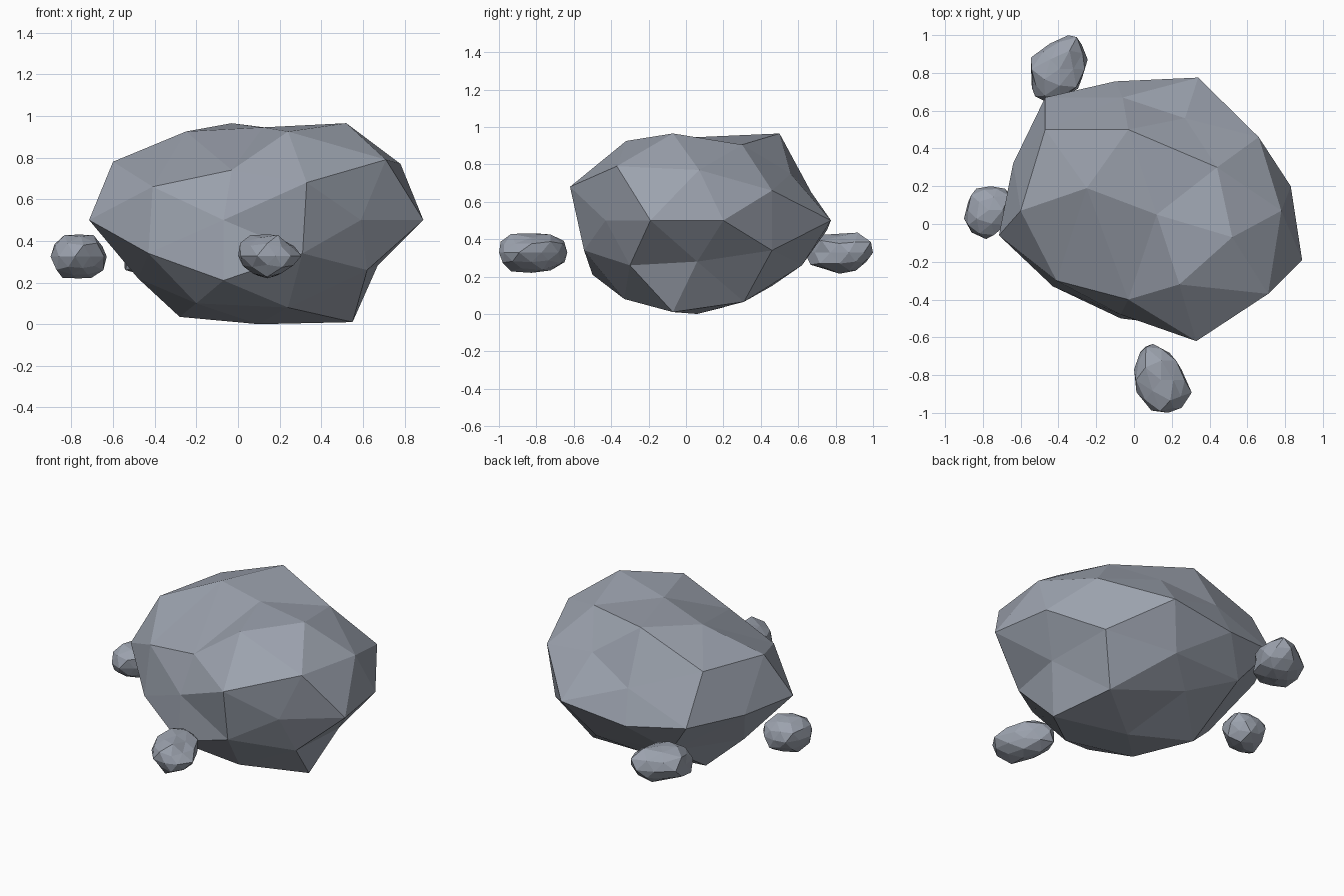
import bpy
import bmesh
import random
from mathutils import Vector

random.seed(4)
cube = bpy.data.objects.get("Cube")
if cube:
    bpy.data.objects.remove(cube, do_unlink=True)

# Single stone colour
stone = bpy.data.materials.new("blue grey stone")
stone.use_nodes = True
colour = (0.33, 0.36, 0.42, 1.0)
stone.diffuse_color = colour
shader = next(n for n in stone.node_tree.nodes if n.type == "BSDF_PRINCIPLED")
shader.inputs["Base Color"].default_value = colour


def finish(bm, name):
    """Turn a bmesh into a flat shaded stone object."""
    bmesh.ops.recalc_face_normals(bm, faces=bm.faces)
    mesh = bpy.data.meshes.new(name)
    bm.to_mesh(mesh)
    bm.free()
    mesh.materials.append(stone)
    obj = bpy.data.objects.new(name, mesh)
    bpy.context.collection.objects.link(obj)
    return obj


def boulder(name, centre, sections):
    """Skin rough cross-sections by wrapping their directions round a sphere,
    then moving each corner out to its own place, so hollows are kept."""
    bm = bmesh.new()
    places = {}
    for section in sections:
        for corner in section:
            place = Vector(corner)
            way = place - centre
            way.z *= 1.7
            places[bm.verts.new(way.normalized())] = place
    bmesh.ops.convex_hull(bm, input=bm.verts)
    for vert, place in places.items():
        vert.co = place
    return finish(bm, name)


def pebble(name, centre, size, turn):
    """A chipped low-poly stone fitted to a given size."""
    bm = bmesh.new()
    bmesh.ops.create_icosphere(bm, subdivisions=2, radius=1)
    for vert in bm.verts:
        vert.co *= random.uniform(0.86, 1.1)
        vert.co.x += turn * vert.co.y
    for axis in range(3):
        values = [v.co[axis] for v in bm.verts]
        low, high = min(values), max(values)
        for vert in bm.verts:
            part = (vert.co[axis] - low) / (high - low) - 0.5
            vert.co[axis] = centre[axis] + part * size[axis]
    return finish(bm, name)


# Large boulder, from its crown down to its foot
crown = [(-.25, .19, .925), (-.03, .5, .965), (.44, .3, .905),
         (.52, -.07, .965), (.24, -.32, .925), (.12, .05, .945)]
shoulder = [(-.6, .07, .78), (-.47, .5, .8), (-.06, .67, .65),
            (.27, .56, .75), (.66, .46, .66), (.78, .07, .77),
            (.71, -.37, .79), (.33, -.62, .68), (-.03, -.4, .74),
            (-.41, -.3, .66)]
waist = [(-.715, -.06, .5), (-.64, .32, .5), (-.47, .67, .5),
         (-.1, .755, .45), (.34, .775, .5), (.83, .2, .5),
         (.89, -.19, .5), (.59, -.43, .5), (-.07, -.48, .5)]
lower = [(-.43, -.33, .34), (-.07, -.5, .21), (.31, -.545, .34),
         (.62, -.3, .26), (.67, .06, .28), (.6, .46, .34),
         (.2, .62, .26), (-.3, .58, .28), (-.48, .1, .22)]
foot = [(-.28, .2, .035), (.0, .46, .15), (.44, .31, .065),
        (.55, -.07, .01), (.24, -.33, .08), (-.2, -.25, .1), (.1, .06, 0)]
boulder("large_boulder", Vector((.1, .05, .5)),
        [crown, shoulder, waist, lower, foot])

# Three small stones around it
pebble("right_stone", (-.765, .06, .325), (.27, .28, .21), .1)
pebble("front_stone", (.153, -.817, .325), (.305, .365, .21), -.3)
pebble("back_stone", (-.395, .817, .325), (.3, .365, .22), .3)
